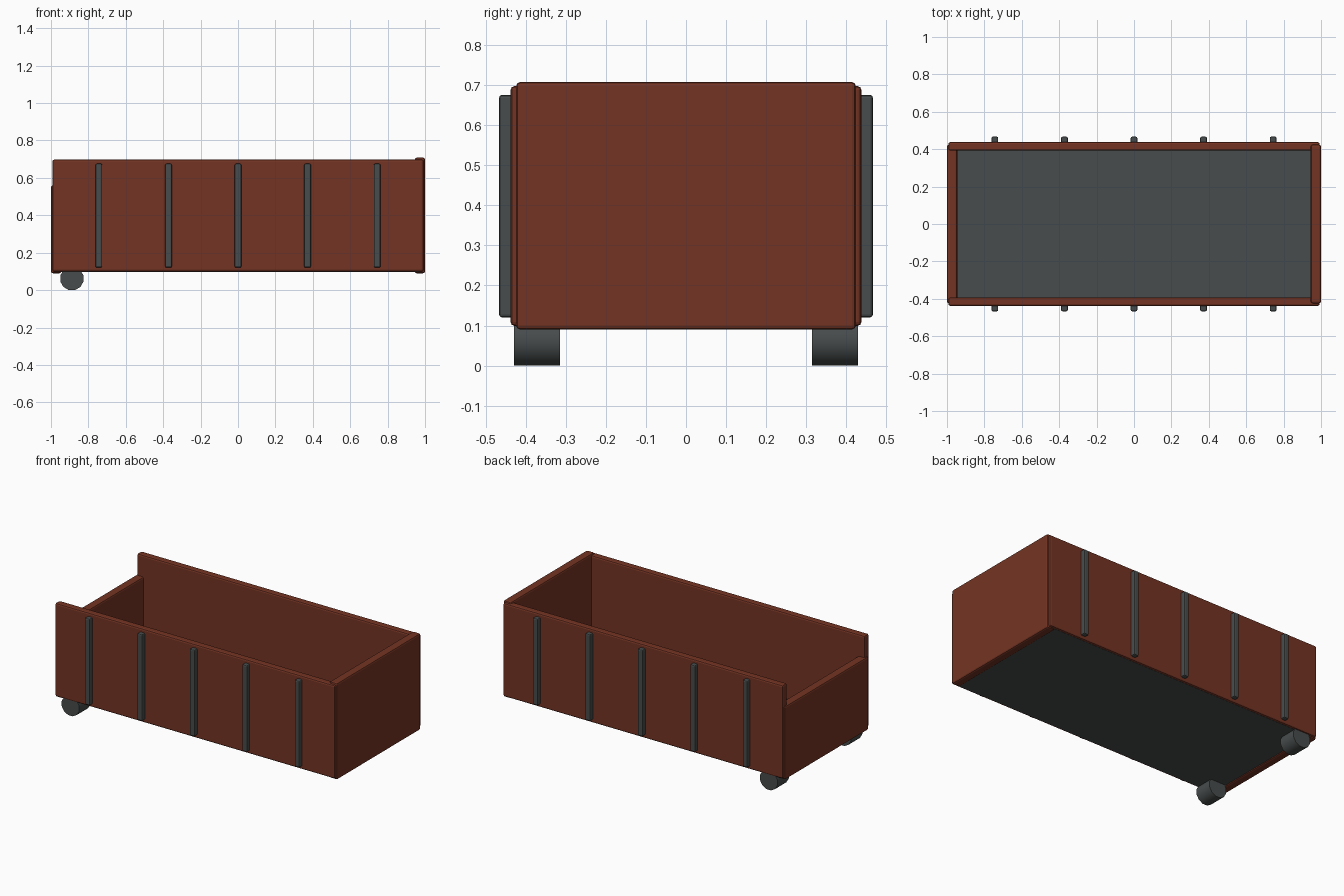
import bpy, bmesh, math

if "Cube" in bpy.data.objects:
    bpy.data.objects.remove(bpy.data.objects["Cube"])


def material(name, rgb):
    m = bpy.data.materials.new(name)
    m.diffuse_color = (*rgb, 1)
    m.use_nodes = True
    m.node_tree.nodes["Principled BSDF"].inputs["Base Color"].default_value = m.diffuse_color
    return m


RUST = material("rust_red", (0.175, 0.034, 0.017))
GREY = material("dark_grey", (0.064, 0.072, 0.072))


def finish(bm, name, mat):
    me = bpy.data.meshes.new(name)
    bm.to_mesh(me)
    bm.free()
    me.materials.append(mat)
    ob = bpy.data.objects.new(name, me)
    bpy.context.collection.objects.link(ob)
    return ob


def box(name, x, y, z, mat, bevel=0.0):
    """Box from (min, max) ranges with an optional rounded edge."""
    bm = bmesh.new()
    bmesh.ops.create_cube(bm, size=1)
    for v in bm.verts:
        for i, (a, b) in enumerate((x, y, z)):
            v.co[i] = a if v.co[i] < 0 else b
    ob = finish(bm, name, mat)
    if bevel:
        mod = ob.modifiers.new("edge", 'BEVEL')
        mod.width = bevel
        mod.segments = 2
    return ob


def wheel(name, x, z, r, y0, y1, mat):
    """Twelve-sided roller with its axis along y and a flat at the bottom."""
    bm = bmesh.new()
    ring = [bm.verts.new((x + r * math.cos(math.radians(15 + 30 * i)), y0,
                          z + r * math.sin(math.radians(15 + 30 * i))))
            for i in range(12)]
    face = bm.faces.new(ring)
    ext = bmesh.ops.extrude_face_region(bm, geom=[face], use_keep_orig=True)
    for v in ext["geom"]:
        if isinstance(v, bmesh.types.BMVert):
            v.co.y = y1
    bmesh.ops.recalc_face_normals(bm, faces=bm.faces)
    for f in bm.faces:
        f.smooth = abs(f.normal.y) < 0.5
    for e in bm.edges:
        e.smooth = all(f.smooth for f in e.link_faces)
    return finish(bm, name, mat)


# floor plate
box("floor", (-0.95, 0.97), (-0.425, 0.425), (0.098, 0.148), GREY)

# tall end wall and lower loading end
box("tall_end_wall", (0.945, 1.0), (-0.424, 0.424), (0.09, 0.708), RUST, 0.01)
box("low_end_wall", (-1.0, -0.945), (-0.424, 0.424), (0.09, 0.56), RUST, 0.01)

# long walls, ribs and rollers on both sides
for side, s in (("front", -1), ("back", 1)):
    def span(a, b):
        return tuple(sorted((s * a, s * b)))

    box(side + "_wall", (-0.992, 0.992), span(0.392, 0.438), (0.099, 0.698), RUST, 0.01)
    for i in range(5):
        cx = (i - 2) * 0.372
        box(f"{side}_rib_{i + 1}", (cx - 0.018, cx + 0.018), span(0.43, 0.467),
            (0.12, 0.676), GREY, 0.008)
    wheel(side + "_roller", -0.888, 0.062, 0.064, *span(0.315, 0.43), GREY)
